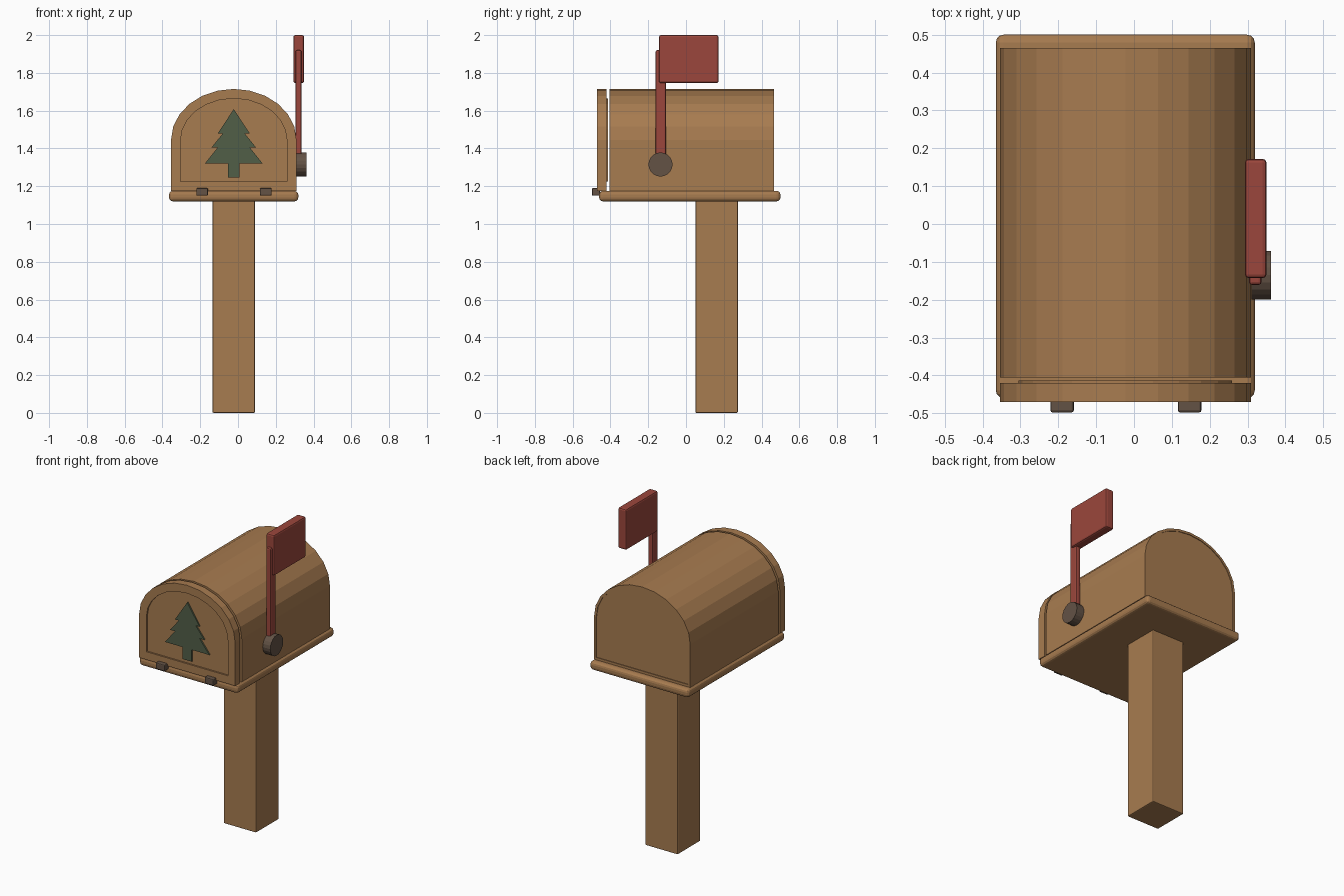
import bpy
import bmesh
from math import sin, cos, pi
from mathutils import Matrix, Vector

cube = bpy.data.objects.get("Cube")
if cube:
    bpy.data.objects.remove(cube, do_unlink=True)

MID_X = -0.0225      # centre line of the box and post


def material(name, rgb):
    m = bpy.data.materials.new(name)
    m.use_nodes = True
    color = (*rgb, 1)
    m.diffuse_color = color
    m.node_tree.nodes["Principled BSDF"].inputs["Base Color"].default_value = color
    return m


wood = material("warm wood", (0.39, 0.20, 0.08))
red = material("flag red", (0.33, 0.062, 0.045))
green = material("pine green", (0.083, 0.113, 0.064))
metal = material("dark metal", (0.125, 0.085, 0.06))


def finish(bm, name, mat, bevel=0, segments=2):
    bmesh.ops.recalc_face_normals(bm, faces=bm.faces)
    mesh = bpy.data.meshes.new(name)
    bm.to_mesh(mesh)
    bm.free()
    mesh.materials.append(mat)
    obj = bpy.data.objects.new(name, mesh)
    bpy.context.collection.objects.link(obj)
    if bevel:
        mod = obj.modifiers.new("Bevel", "BEVEL")
        mod.width = bevel
        mod.segments = segments
        mod.limit_method = "ANGLE"
    return obj


def box(name, mat, x, y, z, bevel, segments=2):
    """Box from (low, high) ranges on each axis."""
    bm = bmesh.new()
    bmesh.ops.create_cube(bm, size=1)
    for v in bm.verts:
        v.co = [(lo + hi) / 2 + c * (hi - lo) for c, (lo, hi) in zip(v.co, (x, y, z))]
    return finish(bm, name, mat, bevel, segments)


def prism(profile, y0, y1):
    """Extrude an (x, z) outline from y0 to y1."""
    bm = bmesh.new()
    face = bm.faces.new([bm.verts.new((x, y0, z)) for x, z in profile])
    geom = bmesh.ops.extrude_face_region(bm, geom=[face])["geom"]
    for v in geom:
        if isinstance(v, bmesh.types.BMVert):
            v.co.y = y1
    bmesh.ops.recalc_face_normals(bm, faces=bm.faces)
    return bm


def arch(inset=0.0, steps=12):
    """Box outline: straight walls under a faceted half-ellipse roof."""
    w, h, spring, bottom = 0.332 - inset, 0.27 - inset, 1.445, 1.175 + inset
    pts = [(MID_X + w * cos(pi * i / steps), spring + h * sin(pi * i / steps))
           for i in range(steps + 1)]
    return [(MID_X + w, bottom)] + pts + [(MID_X - w, bottom)]


def recess(bm, direction, thickness, depth):
    """Sink the end face that looks along +y or -y."""
    bm.normal_update()
    end = [f for f in bm.faces if f.normal.y * direction > 0.9]
    rim = bmesh.ops.inset_individual(bm, faces=end, thickness=thickness, use_even_offset=True)
    step = bmesh.ops.extrude_face_region(bm, geom=end)["geom"]
    moved = [g for g in step if isinstance(g, bmesh.types.BMVert)]
    bmesh.ops.translate(bm, vec=Vector((0, -direction * depth, 0)), verts=moved)
    bmesh.ops.delete(bm, geom=[f for f in end if f.is_valid], context="FACES_ONLY")


# Post and floor board
box("post", wood, (-0.135, 0.09), (0.05, 0.275), (0, 1.13), 0.006)
box("floor_board", wood, (-0.365, 0.319), (-0.46, 0.5), (1.12, 1.175), 0.02, 3)

# Box body with a slightly sunk back
body = prism(arch(), -0.405, 0.465)
recess(body, 1, 0.015, 0.004)
finish(body, "box_body", wood)

# Door with a sunk panel, and the inner plug behind it
door = prism(arch(), -0.47, -0.42)
recess(door, -1, 0.05, 0.01)
finish(door, "door", wood)
finish(prism(arch(0.05), -0.43, -0.413), "door_plug", wood)

# Pine tree plate on the door
half = [(0, 1.608), (0.085, 1.479), (0.058, 1.479), (0.118, 1.405),
        (0.085, 1.405), (0.153, 1.32), (0.031, 1.32), (0.031, 1.246)]
outline = [(MID_X + x, z) for x, z in half]
outline += [(MID_X - x, z) for x, z in reversed(half[1:])]
finish(prism(outline, -0.469, -0.4598), "pine_tree", green)

# Door hinges
for side, x in (("right", -0.19), ("left", 0.147)):
    box("hinge_" + side, metal, (x - 0.031, x + 0.031), (-0.498, -0.455), (1.15, 1.19), 0.006)

# Flag pivot, arm and flag
bm = bmesh.new()
bmesh.ops.create_cone(bm, cap_ends=True, segments=20, radius1=0.064, radius2=0.064, depth=0.052,
                      matrix=Matrix.Translation((0.336, -0.135, 1.315)) @ Matrix.Rotation(pi / 2, 4, "Y"))
finish(bm, "flag_pivot", metal)
box("flag_arm", red, (0.304, 0.337), (-0.161, -0.107), (1.305, 1.92), 0.008)
box("flag", red, (0.293, 0.35), (-0.143, 0.172), (1.746, 2.0), 0.01)
